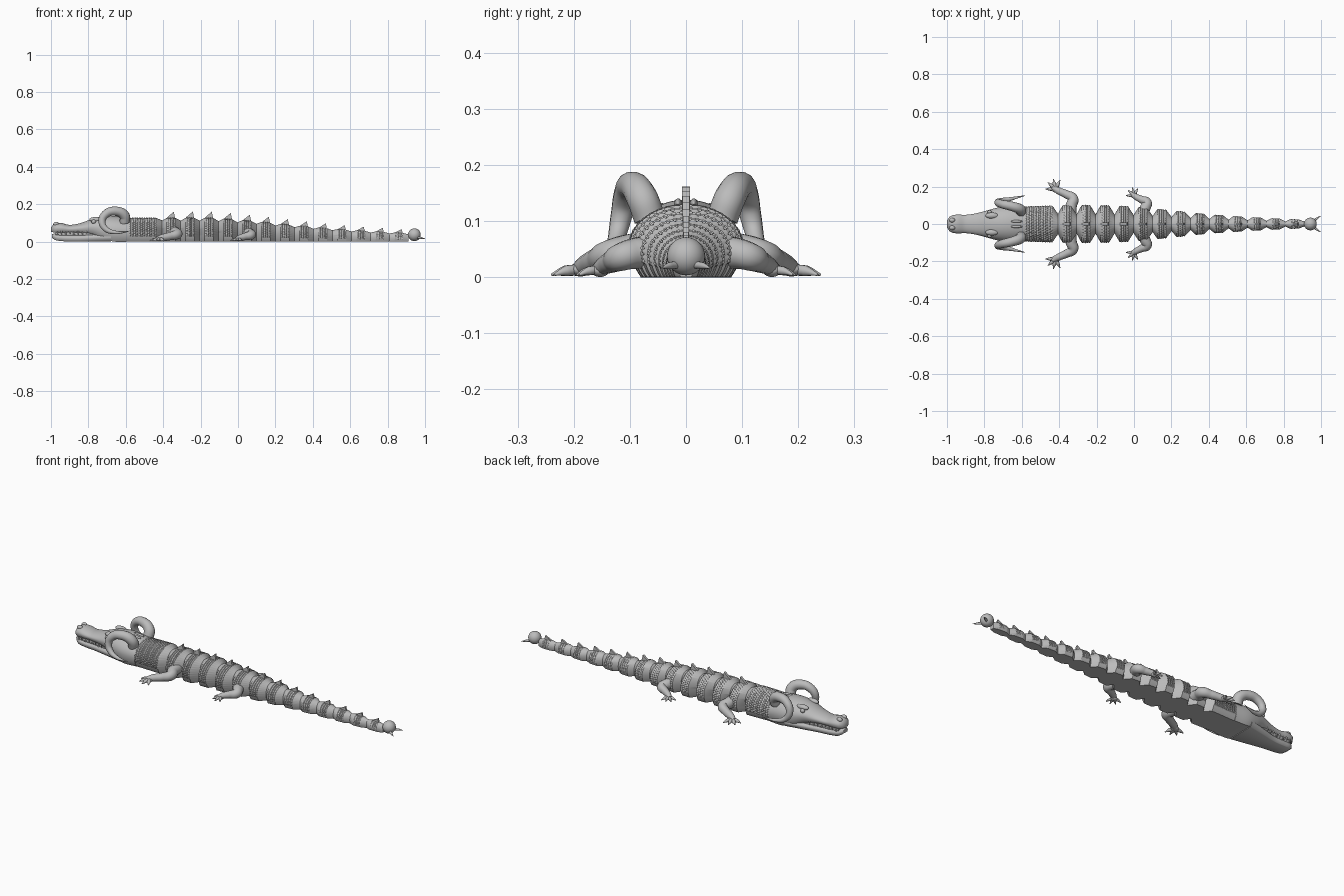
import bpy, bmesh, math
from mathutils import Vector

if "Cube" in bpy.data.objects:
    bpy.data.objects.remove(bpy.data.objects["Cube"])

grey = bpy.data.materials.new("plain_grey")
grey.use_nodes = True
colour = (0.5, 0.5, 0.5, 1)
grey.diffuse_color = colour
grey.node_tree.nodes["Principled BSDF"].inputs["Base Color"].default_value = colour


def finish(ob, angle=40):
    """Give a part its material and shading."""
    ob.data.materials.clear()
    ob.data.materials.append(grey)
    bpy.ops.object.select_all(action='DESELECT')
    ob.select_set(True)
    bpy.context.view_layer.objects.active = ob
    bpy.ops.object.shade_smooth_by_angle(angle=math.radians(angle))
    return ob


def from_bmesh(name, bm, angle=40):
    bmesh.ops.recalc_face_normals(bm, faces=bm.faces[:])
    me = bpy.data.meshes.new(name)
    bm.to_mesh(me)
    bm.free()
    ob = bpy.data.objects.new(name, me)
    bpy.context.collection.objects.link(ob)
    return finish(ob, angle)


def sample(keys, x):
    """Smooth interpolation of (x, a, b, ...) keys."""
    n = len(keys)
    x = min(max(x, keys[0][0]), keys[-1][0])
    i = max(j for j in range(n - 1) if keys[j][0] <= x)
    h = keys[i + 1][0] - keys[i][0]
    t = (x - keys[i][0]) / h

    def slope(j, k):
        a, b = keys[max(j - 1, 0)], keys[min(j + 1, n - 1)]
        return (b[k] - a[k]) / (b[0] - a[0])
    out = []
    for k in range(1, len(keys[0])):
        p, q = keys[i][k], keys[i + 1][k]
        m0, m1 = slope(i, k) * h, slope(i + 1, k) * h
        out.append(p + m0 * t + (3 * (q - p) - 2 * m0 - m1) * t**2
                   + (2 * (p - q) + m0 + m1) * t**3)
    return out


def dome_loft(name, xs, section, around, bump=None, angle=40):
    """Loft flat-bottomed domes; section(x) gives half width, bottom, top."""
    bm = bmesh.new()
    rings = []
    dip = math.radians(35)
    for x in xs:
        w, lo, hi = section(x)
        c = lo + 0.42 * (hi - lo)
        ring = []
        for j in range(around + 1):
            v = j / around
            a = -dip + v * (math.pi + 2 * dip)
            s = math.sin(a)
            k = 1 + (bump(x, v) if bump else 0)
            z = c + (hi - c) * s * k if s > 0 else c + (c - lo) * s / math.sin(dip)
            ring.append(bm.verts.new((x, w * math.cos(a) * k, z)))
        rings.append(ring)
    for r, q in zip(rings, rings[1:]):
        for j in range(around + 1):
            i = (j + 1) % (around + 1)
            bm.faces.new((r[j], r[i], q[i], q[j]))
    bm.faces.new(rings[0])
    bm.faces.new(rings[-1])
    return from_bmesh(name, bm, angle)


def tube(name, points):
    """Tapered tube through (x, y, z, radius) points."""
    cu = bpy.data.curves.new(name, 'CURVE')
    cu.dimensions = '3D'
    cu.bevel_depth = 1
    cu.bevel_resolution = 5
    cu.resolution_u = 8
    cu.use_fill_caps = True
    sp = cu.splines.new('BEZIER')
    sp.bezier_points.add(len(points) - 1)
    for b, p in zip(sp.bezier_points, points):
        b.co, b.radius = p[:3], p[3]
        b.handle_left_type = b.handle_right_type = 'AUTO'
    ob = bpy.data.objects.new(name, cu)
    bpy.context.collection.objects.link(ob)
    bpy.ops.object.select_all(action='DESELECT')
    ob.select_set(True)
    bpy.context.view_layer.objects.active = ob
    bpy.ops.object.convert(target='MESH')
    return finish(bpy.context.object, 50)


def ball(name, loc, size):
    bpy.ops.mesh.primitive_uv_sphere_add(segments=32, ring_count=16, radius=1, location=loc)
    ob = bpy.context.object
    ob.name = name
    ob.scale = size
    return finish(ob, 60)


def spaced(a, b, n):
    return [a + (b - a) * i / n for i in range(n + 1)]


# Body outline: x, half width, height
BODY = [(-.6, .094, .13), (-.4, .1, .13), (-.15, .099, .13), (0, .092, .12), (.16, .077, .105),
        (.35, .056, .085), (.57, .04, .066), (.83, .026, .05), (.95, .022, .044)]


def scales(a, b, rows):
    """Staggered overlapping scales on the wide part between a and b."""
    def bump(x, v):
        t = (x - a) / (b - a) * rows
        if t <= 0 or t >= rows or v < .08 or v > .92:
            return 0
        col = (v * 26 + 0.5 * (int(t) % 2)) % 1
        return 0.055 * (t % 1) * math.sqrt(max(0, 1 - (2 * col - 1)**2))
    return bump


# Neck shield behind the head
def neck_section(x):
    w, h = sample(BODY, x)
    k = min(1, max(0, (x + .435) / .03))
    return w * (1 - .45 * k) * .96, 0, h * (1 - .1 * k) * .97


dome_loft("neck", spaced(-.64, -.435, 60) + [-.405], neck_section, 104, scales(-.585, -.435, 12), 30)

# Linked body and tail segments, each with a back fin
COUNT, START, PITCH = 13, -.408, .1015
for i in range(COUNT):
    a = START + i * PITCH

    def segment_section(x, a=a):
        w, h = sample(BODY, x)
        u = (x - a) / PITCH
        k = min(1, u / .25, (1 - u) / .28)
        k = max(k, 0)
        return w * (.52 + .46 * k), 0, h * (.86 + .11 * k)

    wide = (a + .25 * PITCH, a + .72 * PITCH)
    dome_loft(f"body_segment_{i + 1}", [a] + spaced(*wide, 24) + [a + PITCH],
              segment_section, 104, scales(*wide, 4), 30)

    top = sample(BODY, a + PITCH / 2)[1]
    tall = .012 + .14 * top
    bm = bmesh.new()
    outline = [(a + .22 * PITCH, top - .012), (a + .3 * PITCH, top + .001),
               (a + .64 * PITCH, top + tall), (a + .72 * PITCH, top - .012)]
    half = .003 + .03 * top
    left, right = [[bm.verts.new((x, s * half, z)) for x, z in outline] for s in (1, -1)]
    bm.faces.new(left)
    bm.faces.new(right)
    for j in range(4):
        n = (j + 1) % 4
        bm.faces.new((left[j], left[n], right[n], right[j]))
    from_bmesh(f"back_fin_{i + 1}", bm, 20)

# Head: skull with upper jaw, lower jaw, and recessed mouth
SKULL = [(-1, .018, .052, .075), (-.985, .04, .05, .094), (-.95, .05, .05, .1), (-.9, .049, .05, .09),
         (-.84, .058, .049, .1), (-.78, .074, .042, .122), (-.72, .09, .015, .136),
         (-.66, .098, 0, .137), (-.58, .094, 0, .126)]
JAW = [(-.995, .02, .02, .04), (-.975, .039, .008, .045), (-.93, .046, .002, .043),
       (-.86, .052, 0, .043), (-.78, .07, 0, .05), (-.68, .092, 0, .06)]
dome_loft("skull", spaced(-1, -.58, 60), lambda x: sample(SKULL, x), 48, None, 50)
dome_loft("lower_jaw", spaced(-.995, -.68, 40), lambda x: sample(JAW, x), 48, None, 50)
dome_loft("mouth", spaced(-.975, -.74, 20),
          lambda x: (sample(JAW, x)[0] * .86, .02, .08), 24)

# Teeth along the jaw line
for s, side in ((1, "left"), (-1, "right")):
    for i in range(8):
        x = -.965 + i * .022
        w = sample(SKULL, x)[0]
        bpy.ops.mesh.primitive_cone_add(vertices=10, radius1=.0055, radius2=.001, depth=.02,
                                        location=(x, s * w * .87, .046),
                                        rotation=(math.pi if i % 2 else 0, 0, 0))
        bpy.context.object.name = f"{side}_tooth_{i + 1}"
        finish(bpy.context.object)

# Paired head features, legs and tail prongs
for s, side in ((1, "left"), (-1, "right")):
    def put(name, pts):
        tube(f"{side}_{name}", [(x, y * s, z, r) for x, y, z, r in pts])

    ball(f"{side}_brow", (-.76, s * .045, .118), (.035, .016, .014))
    ball(f"{side}_eye", (-.772, s * .064, .107), (.012, .01, .011))
    ball(f"{side}_nostril", (-.972, s * .02, .094), (.016, .012, .012))
    ball(f"{side}_crown_ridge", (-.63, s * .014, .131), (.035, .007, .009))

    # Curled horn: rises, sweeps forward, down and back to a thin tip
    put("horn", [(-.605, .065, .105, .028), (-.608, .078, .14, .028), (-.655, .095, .163, .025),
                 (-.708, .107, .147, .022), (-.727, .116, .105, .019), (-.705, .125, .066, .015),
                 (-.66, .134, .05, .01), (-.625, .142, .05, .006), (-.582, .152, .056, .0015)])

    # Front leg
    put("front_leg", [(-.34, .06, .05, .032), (-.335, .1, .047, .03), (-.325, .135, .04, .027),
                      (-.36, .158, .03, .022), (-.405, .178, .021, .019), (-.435, .195, .013, .012)])
    # Hind leg
    put("hind_leg", [(.04, .05, .045, .03), (.062, .09, .042, .028), (.07, .115, .036, .025),
                     (.04, .131, .028, .02), (.008, .147, .02, .016), (-.01, .16, .012, .011)])
    # Splayed toes
    for leg, palm, size in (("front", Vector((-.42, .188, .013)), 1), ("hind", Vector((0, .153, .012)), .8)):
        ball(f"{side}_{leg}_foot", (palm.x, s * palm.y, palm.z), (.022 * size, .02 * size, .012))
        for n, deg in enumerate((62, 102, 140, 182)):
            d = Vector((math.cos(math.radians(deg)), math.sin(math.radians(deg)), 0)) * size
            p, q = palm + d * .028, palm + d * .053
            put(f"{leg}_toe_{n + 1}", [(*palm, .01 * size), (p.x, p.y, .011, .0095 * size),
                                       (q.x, q.y, .004, .002)])

    # Prong behind the tail ball
    put("tail_prong", [(.955, .012, .022, .007), (.978, .03, .02, .006), (.999, .043, .016, .001)])

# Tail link and ball
ball("tail_ball", (.943, 0, .037), (.034, .034, .034))
